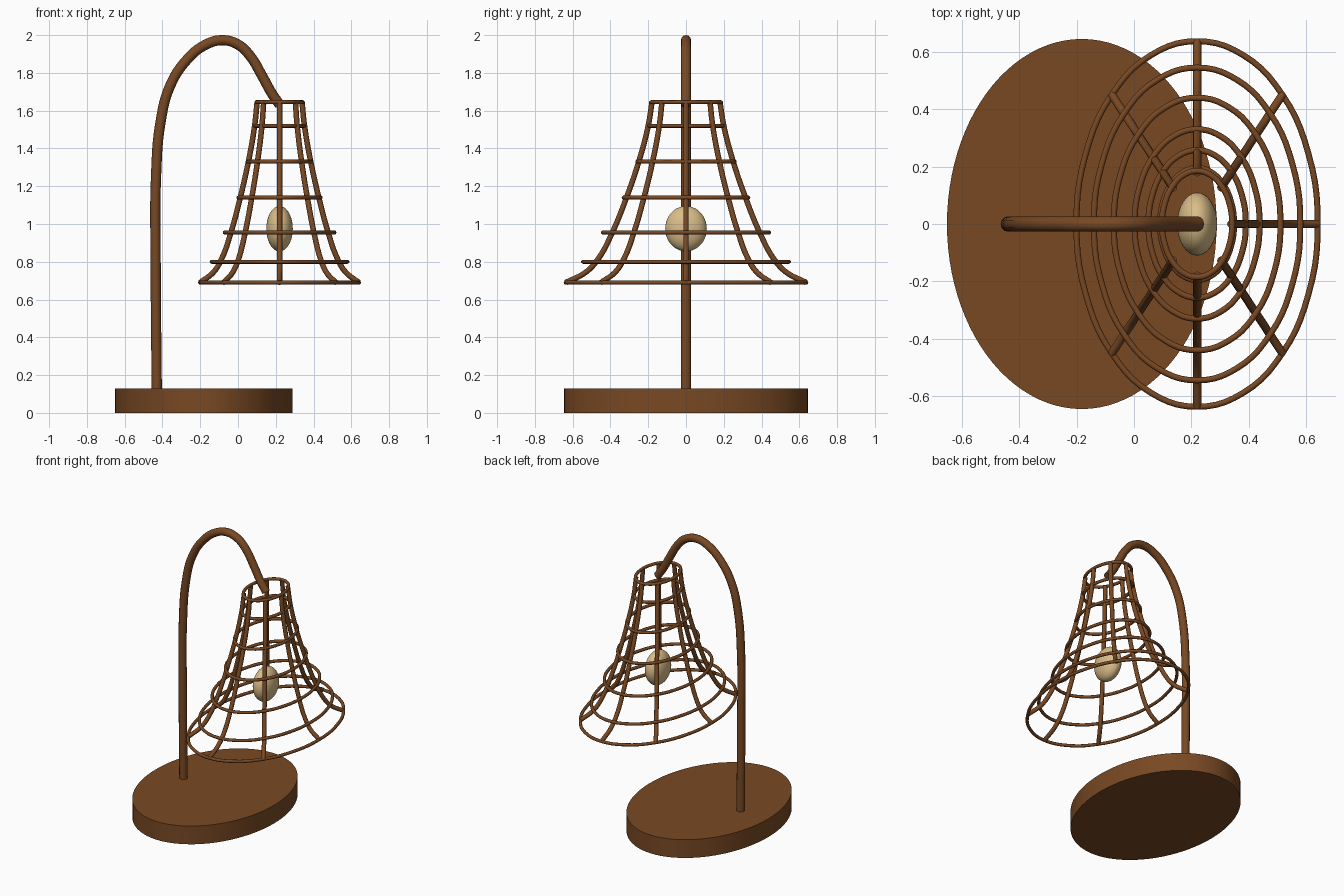
import bpy
from math import cos, sin, pi, radians

cube = bpy.data.objects.get("Cube")
if cube:
    bpy.data.objects.remove(cube, do_unlink=True)


def material(name, rgb):
    m = bpy.data.materials.new(name)
    m.use_nodes = True
    m.diffuse_color = (*rgb, 1)
    m.node_tree.nodes["Principled BSDF"].inputs["Base Color"].default_value = (*rgb, 1)
    return m


BROWN = material("dark wood brown", (0.19, 0.066, 0.017))
TAN = material("warm tan", (0.70, 0.51, 0.25))

SHADE_X = 0.22      # centre of the shade and the bulb
SQUASH = 0.66       # the shade is narrower in x than in y


def finish(obj, name, mat):
    obj.name = name
    obj.data.materials.clear()
    obj.data.materials.append(mat)
    bpy.ops.object.select_all(action="DESELECT")
    obj.select_set(True)
    bpy.context.view_layer.objects.active = obj
    bpy.ops.object.transform_apply(location=False, rotation=True, scale=True)
    bpy.ops.object.shade_smooth_by_angle(angle=radians(40))


def tube(name, points, radius, closed=False, steps=6):
    """Round bar running through the points."""
    curve = bpy.data.curves.new(name, "CURVE")
    curve.dimensions = "3D"
    curve.bevel_depth = radius
    curve.bevel_resolution = 4
    curve.resolution_u = steps
    curve.use_fill_caps = True
    spline = curve.splines.new("BEZIER")
    spline.bezier_points.add(len(points) - 1)
    for bp, p in zip(spline.bezier_points, points):
        bp.co = p
        bp.handle_left_type = bp.handle_right_type = "AUTO"
    spline.use_cyclic_u = closed
    obj = bpy.data.objects.new(name, curve)
    bpy.context.collection.objects.link(obj)
    bpy.ops.object.select_all(action="DESELECT")
    obj.select_set(True)
    bpy.context.view_layer.objects.active = obj
    bpy.ops.object.convert(target="MESH")
    finish(bpy.context.object, name, BROWN)


def around(radius, angle, z):
    return (SHADE_X + SQUASH * radius * cos(angle), radius * sin(angle), z)


# Oval base
bpy.ops.mesh.primitive_cylinder_add(vertices=96, radius=1, depth=0.13, location=(-0.182, 0, 0.065))
bpy.context.object.scale = (0.47, 0.645, 1)
finish(bpy.context.object, "base", BROWN)

# Arched arm
arm = [(-0.43, 0.11), (-0.436, 0.8), (-0.434, 1.25), (-0.41, 1.54), (-0.36, 1.73),
       (-0.27, 1.87), (-0.17, 1.95), (-0.08, 1.973), (0.0, 1.95), (0.06, 1.895),
       (0.13, 1.78), (0.18, 1.69), (0.222, 1.63)]
tube("arm", [(x, 0, z) for x, z in arm], 0.027)

# Shade hoops: radius, height
hoops = [(0.185, 1.645), (0.195, 1.52), (0.257, 1.33), (0.33, 1.14),
         (0.44, 0.955), (0.545, 0.80), (0.637, 0.69)]
for i, (r, z) in enumerate(hoops):
    tube(f"shade_hoop_{i + 1}", [around(r, k * pi / 8, z) for k in range(16)], 0.0105, True, 5)

# Flared shade ribs: radius, height
rib = [(0.18, 1.645), (0.2, 1.52), (0.25, 1.33), (0.315, 1.14), (0.39, 0.955),
       (0.465, 0.815), (0.53, 0.745), (0.637, 0.69)]
for i in range(8):
    tube(f"shade_rib_{i + 1}", [around(r, i * pi / 4, z) for r, z in rib], 0.0145)

# Bulb
bpy.ops.mesh.primitive_uv_sphere_add(segments=32, ring_count=20, radius=1, location=(SHADE_X, 0, 0.975))
bpy.context.object.scale = (0.07, 0.11, 0.12)
finish(bpy.context.object, "bulb", TAN)
